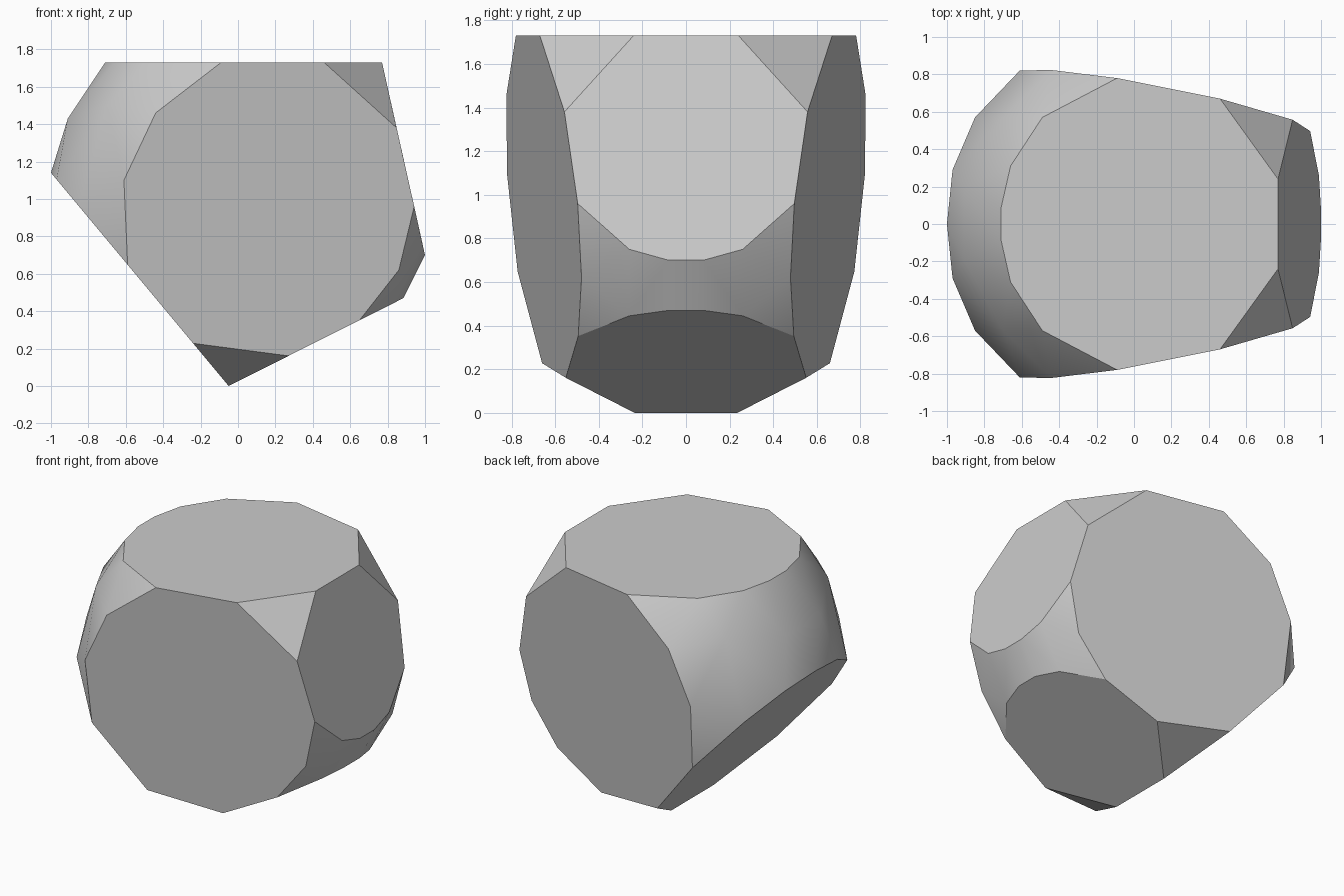
import bpy, bmesh, math

if "Cube" in bpy.data.objects:
    bpy.data.objects.remove(bpy.data.objects["Cube"])

# Corner points of one half (y > 0); flat facets are kept planar by plane rules
def side(x, z):            # large side facet
    return (x, 0.589 - 0.2 * x + 0.1 * z, z)

def left_slope(x, y):      # lower left facet
    return (x, y, (-0.05 - x) * 1.2)

def right_slope(y, z):     # lower right facet
    return (-0.05 + z * 1.99, y, z)

def right_wall(y, z):      # steep right facet
    return (0.77 + (1.73 - z) * 0.223, y, z)

TOP = 1.73
half = [side(x, z) for x, z in [
    (-0.09, TOP), (-0.44, 1.46), (-0.61, 1.10), (-0.59, 0.648), (-0.24, 0.228),
    (0.27, 0.161), (0.65, 0.352), (0.86, 0.62), (0.942, 0.96), (0.848, 1.38), (0.46, TOP)]]
half += [(-0.49, 0.57, TOP), (-0.66, 0.31, TOP), (-0.71, 0.09, TOP), (0.77, 0.24, TOP)]
half += [left_slope(-0.05, 0.235), left_slope(-0.85, 0.57), left_slope(-0.97, 0.29), left_slope(-1.0, 0.0)]
half += [right_slope(0.26, 0.445), right_slope(0.08, 0.47)]
half += [right_wall(0.26, 0.75), right_wall(0.08, 0.70)]
half += [(-0.91, 0.19, 1.43), (-0.70, 0.57, 1.50)]   # rounded left end

# Wrap both mirrored halves in one faceted solid
bm = bmesh.new()
for x, y, z in half:
    for s in ((1, -1) if y > 0 else (1,)):
        bm.verts.new((x, y * s, z))
bmesh.ops.convex_hull(bm, input=bm.verts[:])
bmesh.ops.delete(bm, geom=[v for v in bm.verts if not v.link_faces], context='VERTS')
bmesh.ops.dissolve_limit(bm, angle_limit=math.radians(3), verts=bm.verts[:], edges=bm.edges[:])
bmesh.ops.recalc_face_normals(bm, faces=bm.faces[:])
mesh = bpy.data.meshes.new("faceted_stone")
bm.to_mesh(mesh)
bm.free()

stone = bpy.data.objects.new("faceted_stone", mesh)
bpy.context.collection.objects.link(stone)
grey = bpy.data.materials.new("light_grey")
grey.diffuse_color = (0.6, 0.6, 0.6, 1)
grey.use_nodes = True
grey.node_tree.nodes["Principled BSDF"].inputs["Base Color"].default_value = grey.diffuse_color
mesh.materials.append(grey)

# Flat facets stay crisp, rounded end is smooth
bpy.context.view_layer.objects.active = stone
stone.select_set(True)
bpy.ops.object.shade_smooth_by_angle(angle=math.radians(30))
